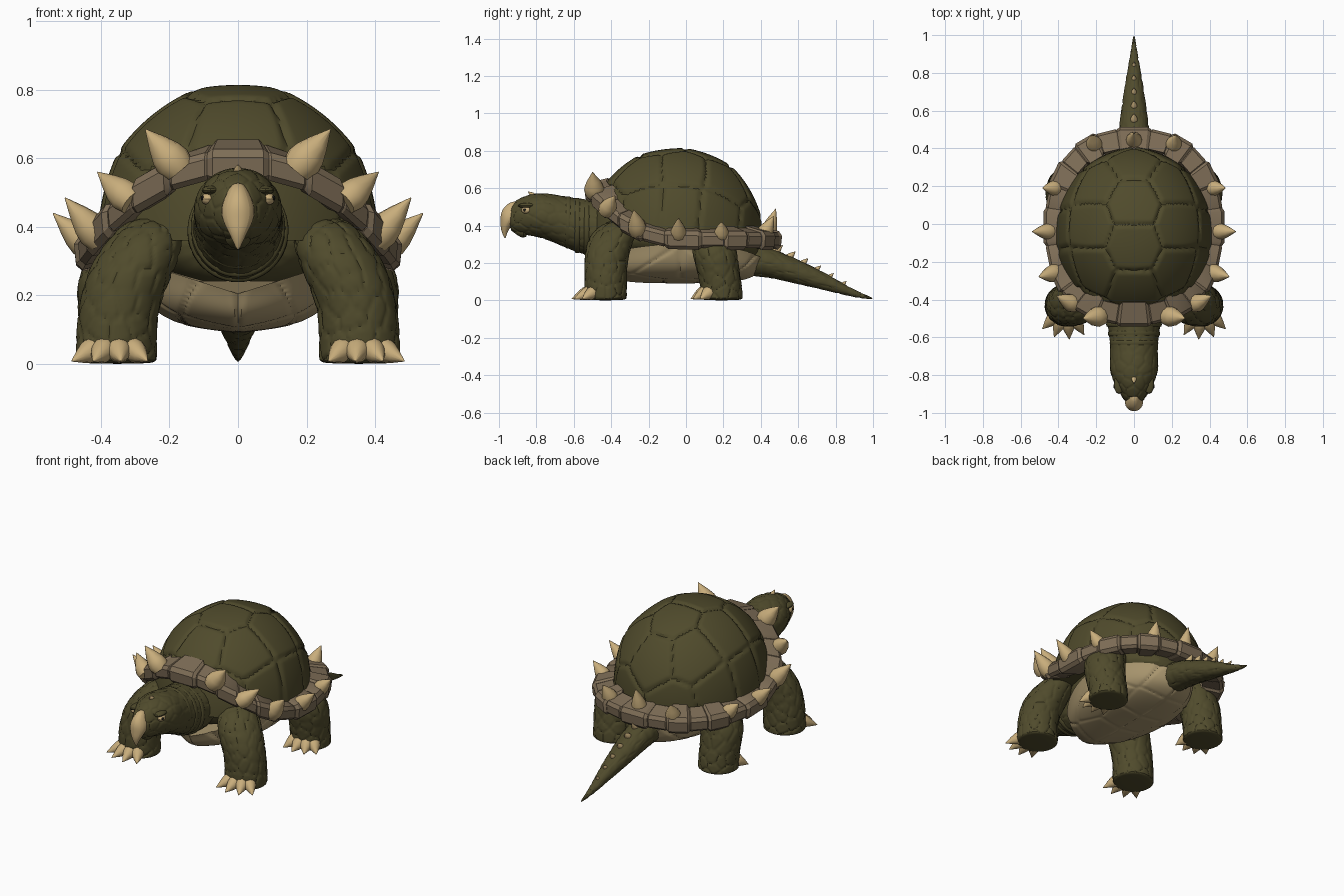
import bpy
import bmesh
import random
from math import sin, cos, pi, radians, copysign
from mathutils import Vector
from mathutils.kdtree import KDTree

if "Cube" in bpy.data.objects:
    bpy.data.objects.remove(bpy.data.objects["Cube"])

random.seed(4)
parts = []


def material(name, colour):
    mat = bpy.data.materials.new(name)
    mat.use_nodes = True
    mat.diffuse_color = (*colour, 1)
    mat.node_tree.nodes["Principled BSDF"].inputs["Base Color"].default_value = (*colour, 1)
    return mat


skin = material("olive skin", (.08, .07, .025))
horn = material("pale horn", (.58, .42, .2))
stone = material("rim brown", (.21, .155, .095))
belly = material("belly tan", (.39, .3, .155))
dark = material("pupil dark", (.01, .01, .008))


def finish(name, bm, mat):
    bmesh.ops.recalc_face_normals(bm, faces=bm.faces)
    mesh = bpy.data.meshes.new(name)
    bm.to_mesh(mesh)
    bm.free()
    mesh.materials.append(mat)
    obj = bpy.data.objects.new(name, mesh)
    bpy.context.collection.objects.link(obj)
    parts.append(obj)
    return obj


def skin_rings(bm, rings):
    """Bridge successive vertex rings with quads and cap both ends."""
    count = len(rings[0])
    for low, high in zip(rings, rings[1:]):
        for i in range(count):
            j = (i + 1) % count
            bm.faces.new((low[i], low[j], high[j], high[i]))
    bm.faces.new(rings[0])
    bm.faces.new(rings[-1])


def loft(name, stations, axis, mat, side=1, sides=16):
    """Elliptical sections (x, y, z, half width, half depth) across an axis."""
    bm = bmesh.new()
    rings = []
    for x, y, z, width, depth in stations:
        ring = []
        for i in range(sides):
            a = 2 * pi * i / sides
            across = depth * sin(a)
            offset = Vector((width * cos(a), 0, across) if axis == "y" else (width * cos(a), across, 0))
            ring.append(bm.verts.new(Vector((x * side, y, z)) + offset))
        rings.append(ring)
    skin_rings(bm, rings)
    obj = finish(name, bm, mat)
    obj.modifiers.new("smooth", "SUBSURF").levels = 2
    return obj


def add_scales(obj, spacing, depth):
    """Freeze the smoothing and press shallow creases between scattered scales."""
    obj.modifiers["smooth"].levels = 3
    graph = bpy.context.evaluated_depsgraph_get()
    obj.data = bpy.data.meshes.new_from_object(obj.evaluated_get(graph))
    obj.modifiers.clear()
    spots = []
    for v in random.sample(list(obj.data.vertices), len(obj.data.vertices)):
        if all((v.co - s).length > spacing for s in spots):
            spots.append(v.co.copy())
    tree = KDTree(len(spots))
    for i, spot in enumerate(spots):
        tree.insert(spot, i)
    tree.balance()
    for v in obj.data.vertices:
        near = [hit[2] for hit in tree.find_n(v.co, 2)]
        crease = max(0, 1 - (near[1] - near[0]) / (spacing * .4)) ** 2
        if v.co.z > .012:
            v.co -= v.normal * depth * (crease - .3)


def spike(name, base, tip, radius, mat=horn, sides=12):
    """Bulging cone from base to tip."""
    base, tip = Vector(base), Vector(tip)
    axis = tip - base
    turn = axis.to_track_quat("Z", "Y")
    bm = bmesh.new()
    rings = []
    for along, swell in ((-.25, .85), (0, 1), (.25, .88), (.55, .58), (1, .03)):
        rings.append([bm.verts.new(base + axis * along + turn @ Vector(
            (radius * swell * cos(2 * pi * i / sides), radius * swell * sin(2 * pi * i / sides), 0)))
            for i in range(sides)])
    skin_rings(bm, rings)
    return finish(name, bm, mat)


def scuted_cap(name, centre, axes, up, power, seeds, depth, lift, mat):
    """Half ellipsoid of slightly flattened plates with creases between them."""
    points = []
    for x, y in seeds:
        for s in ((-1, 1) if x else (1,)):
            points.append(Vector((x * s, y, max(0, 1 - x * x - y * y) ** .5)).normalized())
    bm = bmesh.new()
    rings = []
    sides, steps = 180, 60
    for k in range(steps):
        tilt = pi / 2 * k / steps
        ring = []
        for i in range(sides):
            a = 2 * pi * i / sides
            u = Vector((cos(a) * cos(tilt), sin(a) * cos(tilt), sin(tilt)))
            near = sorted((u - p).length for p in points)
            groove = max(0, 1 - (near[1] - near[0]) / .1) ** 2
            size = (cos(tilt) ** power + sin(tilt) ** power) ** (-1 / power)
            size += .15 * near[0] ** 2 - .008 - depth * groove
            p = Vector((u.x * axes[0], u.y * axes[1], u.z * axes[2] * up)) * size + Vector(centre)
            p.z += lift * abs(p.x) * (1 - .7 * sin(tilt))
            ring.append(bm.verts.new(p))
        rings.append(ring)
    skin_rings(bm, rings)
    return finish(name, bm, mat)


# Domed shell and belly plate
scuted_cap("shell_dome", (0, -.053, .36), (.412, .455, .455), 1, 2.1,
           [(0, -.65), (0, -.17), (0, .38), (0, .83), (.55, -.42), (.6, .1), (.5, .58),
            (.5, -.84), (.88, -.4), (.97, .05), (.85, .5), (.4, .92)], .033, 0, skin)
scuted_cap("belly_plate", (0, -.03, .205), (.285, .43, .115), -1, 3.4,
           [(.25, y / 5) for y in range(-4, 5, 2)] + [(.7, y / 5) for y in (-3, -1, 1, 3)],
           .035, .32, belly)

# Hidden body filling the space under the shell
loft("body", [(0, -.42, .36, .14, .1), (0, -.3, .33, .25, .12), (0, 0, .33, .28, .12),
              (0, .25, .32, .27, .11), (0, .4, .29, .14, .09)], "y", skin)


# Segmented rim, raised at the front
def rim_point(a):
    c, s = cos(a), sin(a)
    x = .425 * copysign(abs(c) ** .84, c)
    y = -.015 + .475 * copysign(abs(s) ** .84, s)
    return Vector((x, y, .33 + .26 * max(0, -y / .49) ** 2.4))


blocks = 24
for k in range(blocks):
    middle = -pi / 2 + 2 * pi * k / blocks
    girth = 1.05 if k % 2 == 0 else .87
    reach = .56 if k % 2 == 0 else .5
    bm = bmesh.new()
    rings = []
    for part, swell in ((-1, .8), (-.78, 1), (.78, 1), (1, .8)):
        a = middle + part * reach * 2 * pi / blocks
        centre = rim_point(a)
        out = Vector((cos(a), sin(a), -.2)).normalized()
        rise = Vector((.2 * cos(a), .2 * sin(a), 1)).normalized()
        size = girth * swell
        rings.append([bm.verts.new(centre + (out * o + rise * h) * size) for o, h in
                      ((-.08, -.045), (.04, -.05), (.055, -.03), (.05, .025), (.03, .045), (-.08, .05))])
    skin_rings(bm, rings)
    finish("rim_block", bm, stone)

# Rim spikes
for side in (-1, 1):
    for base, tip, radius in (
            ((.19, -.49, .59), (.27, -.5, .685), .055),
            ((.33, -.42, .49), (.41, -.38, .56), .048),
            ((.42, -.26, .385), (.505, -.28, .485), .05),
            ((.45, -.04, .355), (.54, -.04, .44), .045),
            ((.42, .19, .355), (.485, .19, .42), .042),
            ((.21, .42, .36), (.225, .47, .45), .045)):
        spike("rim_spike", (base[0] * side, *base[1:]), (tip[0] * side, *tip[1:]), radius)
spike("rear_rim_spike", (0, .44, .365), (0, .48, .49), .045)

# Scaly legs with fans of claws
front = [(.355, -.43, 0, .115, .11), (.355, -.43, .012, .12, .115), (.355, -.43, .07, .12, .115),
         (.35, -.43, .17, .117, .115), (.31, -.42, .28, .13, .122), (.265, -.38, .37, .113, .125),
         (.25, -.34, .43, .06, .07)]
rear = [(.35, .19, 0, .11, .11), (.35, .19, .012, .115, .115), (.35, .19, .07, .112, .112),
        (.355, .17, .17, .115, .115), (.35, .15, .27, .125, .125), (.29, .14, .38, .09, .1)]
for side in (-1, 1):
    for name, stations, reach in (("front", front, .182), ("rear", rear, .165)):
        add_scales(loft(name + "_leg", stations, "z", skin, side), .055, .006)
        x, y = stations[0][:2]
        for turn in (-30, -4, 22, 46):
            a = radians(turn)
            way = Vector((sin(a) * side, -cos(a), 0))
            foot = Vector((x * side, y, 0))
            spike(name + "_claw", foot + way * .095 + Vector((0, 0, .042)),
                  foot + way * reach + Vector((0, 0, .008)), .037)

# Neck, head and hooked beak
head = loft("neck_and_head", [
    (0, -.36, .39, .16, .15), (0, -.5, .385, .15, .155), (0, -.6, .405, .13, .145),
    (0, -.7, .437, .127, .132), (0, -.77, .455, .135, .122), (0, -.84, .457, .108, .112),
    (0, -.89, .452, .08, .095), (0, -.93, .445, .055, .075), (0, -.945, .44, .04, .055)], "y", skin)
add_scales(head, .05, .004)
loft("upper_beak", [(0, -.915, .53, .016, .02), (0, -.93, .5, .036, .05), (0, -.938, .46, .055, .06),
                    (0, -.95, .42, .052, .045), (0, -.972, .38, .027, .022), (0, -.967, .33, .003, .004)],
     "z", horn, sides=8)
spike("lower_jaw", (0, -.87, .375), (0, -.935, .375), .04, skin)
spike("head_horn", (0, -.82, .562), (0, -.845, .582), .014)

# Neck folds
for y, z, width, depth in ((-.53, .39, .15, .154), (-.58, .4, .14, .15), (-.63, .417, .131, .142)):
    loft("neck_fold", [(0, y + d, z, width * s, depth * s) for d, s in
                       ((-.022, .95), (-.008, 1.01), (.008, 1.01), (.022, .95))], "y", skin)


def ball(name, place, scale, mat):
    bm = bmesh.new()
    bmesh.ops.create_uvsphere(bm, u_segments=12, v_segments=8, radius=1)
    bmesh.ops.scale(bm, vec=scale, verts=bm.verts)
    bmesh.ops.translate(bm, vec=place, verts=bm.verts)
    return finish(name, bm, mat)


# Eyes under heavy brows
for side in (-1, 1):
    ball("eye", (.088 * side, -.853, .482), (.02, .028, .018), horn)
    ball("pupil", (.103 * side, -.863, .484), (.006, .009, .008), dark)
    ball("brow", (.08 * side, -.85, .507), (.026, .05, .014), skin)

# Tail with a ridge of small spikes
tail = [(0, .28, .22, .085, .09), (0, .4, .212, .09, .084), (0, .5, .187, .082, .077),
        (0, .62, .145, .066, .064), (0, .75, .099, .047, .046), (0, .88, .044, .022, .023),
        (0, .95, .022, .011, .012), (0, 1, .008, .002, .003)]
add_scales(loft("tail", tail, "y", skin), .05, .004)
for k in range(6):
    y = .48 + k * .072
    z = .262 - k * .03 - k * k * .001
    size = .034 - k * .0035
    spike("tail_spike", (0, y, z), (0, y + size * 1.1, z + size), size * .65)

# Crisp creases, smooth skin
bpy.ops.object.select_all(action="DESELECT")
for obj in parts:
    obj.select_set(True)
bpy.context.view_layer.objects.active = parts[0]
bpy.ops.object.shade_smooth_by_angle(angle=radians(32))
